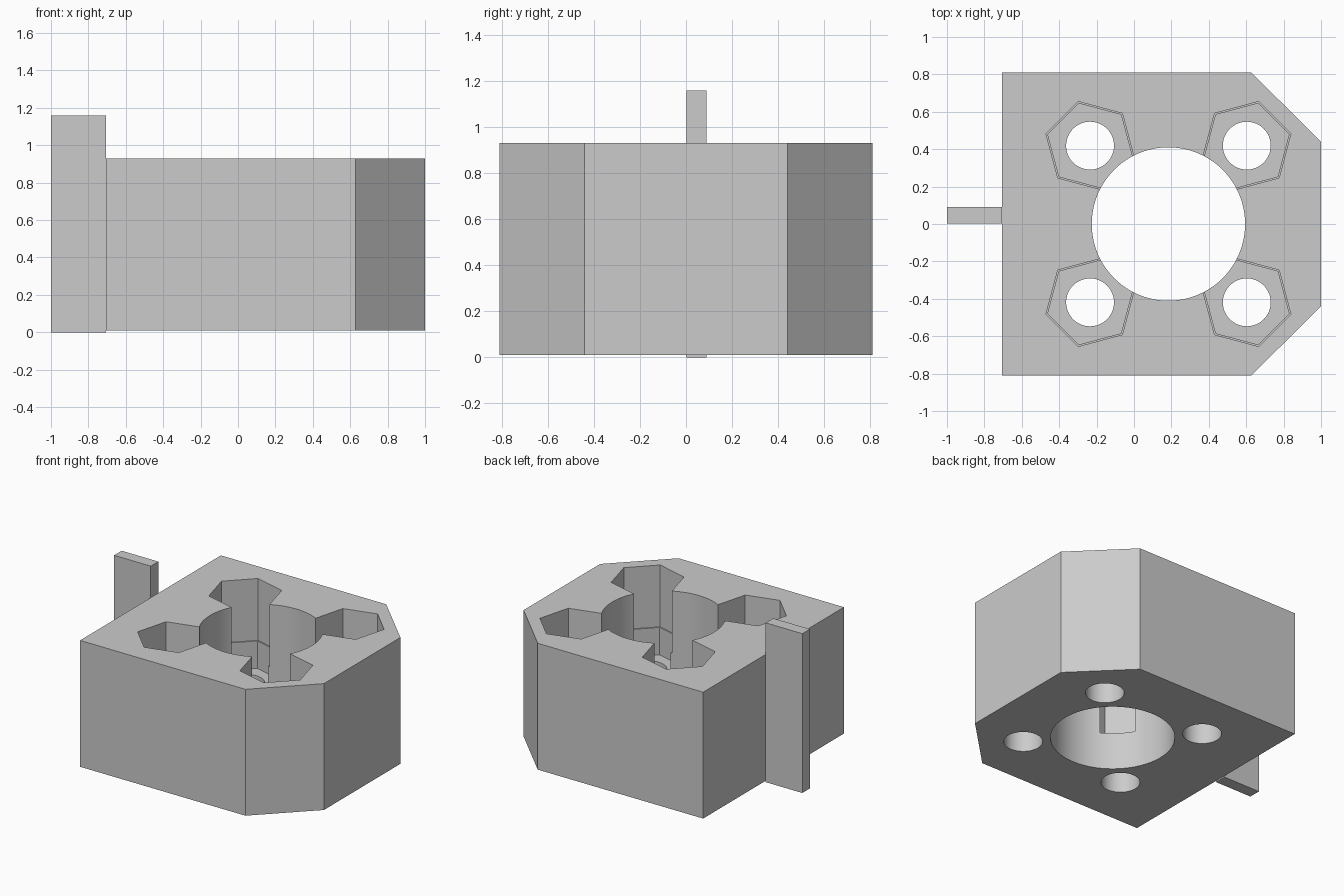
import bpy
from math import radians, cos, sin, pi

cube = bpy.data.objects.get("Cube")
if cube:
    bpy.data.objects.remove(cube, do_unlink=True)

grey = bpy.data.materials.new("light grey")
grey.use_nodes = True
grey.diffuse_color = (0.6, 0.6, 0.6, 1)
grey.node_tree.nodes["Principled BSDF"].inputs["Base Color"].default_value = (0.6, 0.6, 0.6, 1)


def prism(name, outline, z0, z1):
    """Extrude a counter-clockwise outline from z0 to z1."""
    n = len(outline)
    verts = [(x, y, z) for z in (z0, z1) for x, y in outline]
    faces = [list(range(n))[::-1], list(range(n, 2 * n))]
    faces += [(i, (i + 1) % n, (i + 1) % n + n, i + n) for i in range(n)]
    mesh = bpy.data.meshes.new(name)
    mesh.from_pydata(verts, [], faces)
    mesh.materials.append(grey)
    obj = bpy.data.objects.new(name, mesh)
    bpy.context.collection.objects.link(obj)
    return obj


def ring(cx, cy, r, sides, turn=0.0):
    return [(cx + r * cos(turn + 2 * pi * i / sides),
             cy + r * sin(turn + 2 * pi * i / sides)) for i in range(sides)]


LEFT, RIGHT, HALF = -0.705, 1.0, 0.81
BOTTOM, TOP = 0.01, 0.93
BORE_X, SPACING = 0.184, 0.419

# Block with two chamfered corners
body = prism("body", [(LEFT, -HALF), (0.627, -HALF), (RIGHT, -0.44),
                      (RIGHT, 0.44), (0.627, HALF), (LEFT, HALF)], BOTTOM, TOP)

# Central bore, then a bolt hole and a stepped hexagonal pocket at each corner
cutters = [prism("bore_cutter", ring(BORE_X, 0, 0.41, 96), -0.2, 1.2)]
for sx in (-1, 1):
    for sy in (-1, 1):
        cx, cy = BORE_X + sx * SPACING, sy * SPACING
        turn = radians(15 * sx * sy)
        cutters += [
            prism("bolt_cutter", ring(cx, cy, 0.128, 48), -0.2, 1.2),
            prism("lower_pocket_cutter", ring(cx, cy, 0.234, 6, turn), 0.28, 1.25),
            prism("upper_pocket_cutter", ring(cx, cy, 0.244, 6, turn), 0.48, 1.3),
        ]
for cutter in cutters:
    cutter.hide_render = True
    mod = body.modifiers.new(cutter.name, 'BOOLEAN')
    mod.operation = 'DIFFERENCE'
    mod.solver = 'EXACT'
    mod.object = cutter

# Bake the cuts and drop the cutters
graph = bpy.context.evaluated_depsgraph_get()
body_mesh = bpy.data.meshes.new_from_object(body.evaluated_get(graph))
body.modifiers.clear()
body.data = body_mesh
for cutter in cutters:
    bpy.data.objects.remove(cutter, do_unlink=True)

# Upright tab on the flat end
prism("side_tab", [(-1, 0.003), (LEFT, 0.003), (LEFT, 0.09), (-1, 0.09)], 0, 1.16)

# Smooth the round walls, keep the edges sharp
bpy.ops.object.select_all(action='DESELECT')
body.select_set(True)
bpy.context.view_layer.objects.active = body
bpy.ops.object.shade_smooth_by_angle(angle=radians(30))
